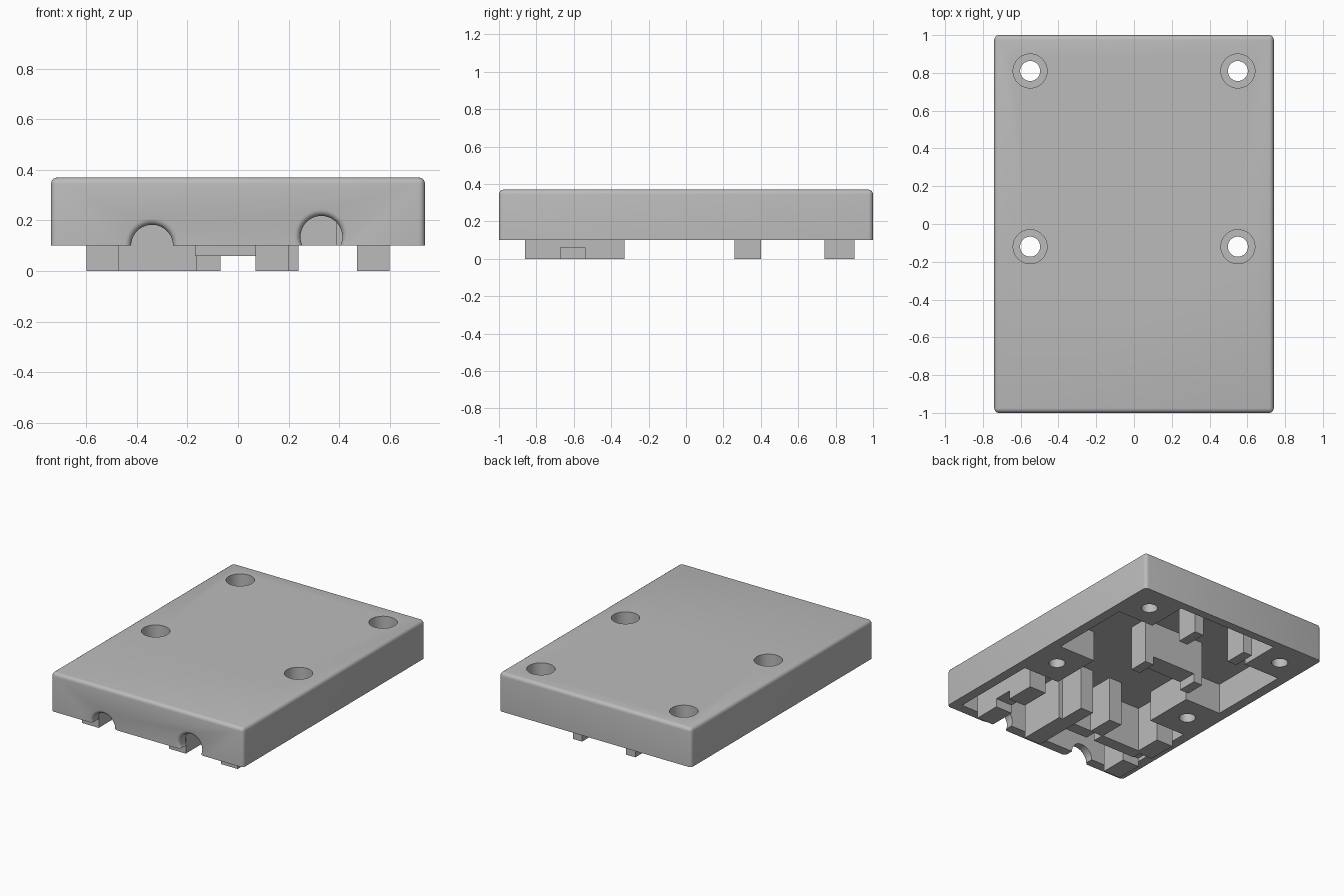
import bpy, bmesh, math
from mathutils import Matrix

cube = bpy.data.objects.get("Cube")
if cube:
    bpy.data.objects.remove(cube, do_unlink=True)

grey = bpy.data.materials.new("plain_grey")
grey.use_nodes = True
colour = (0.5, 0.5, 0.5, 1)
grey.diffuse_color = colour
grey.node_tree.nodes["Principled BSDF"].inputs["Base Color"].default_value = colour

TOP, RIM, CEILING = 0.37, 0.10, 0.315


def finish(name, bm):
    bmesh.ops.recalc_face_normals(bm, faces=bm.faces)
    mesh = bpy.data.meshes.new(name)
    bm.to_mesh(mesh)
    bm.free()
    mesh.materials.append(grey)
    obj = bpy.data.objects.new(name, mesh)
    bpy.context.collection.objects.link(obj)
    return obj


def box(name, x0, x1, y0, y1, z0, z1, round_edges=0):
    bm = bmesh.new()
    bmesh.ops.create_cube(bm, size=1)
    for v in bm.verts:
        v.co = [lo + (c + 0.5) * (hi - lo) for c, lo, hi in
                zip(v.co, (x0, y0, z0), (x1, y1, z1))]
    if round_edges:
        edges = [e for e in bm.edges if max(v.co.z for v in e.verts) > (z0 + z1) / 2]
        bmesh.ops.bevel(bm, geom=edges, offset=round_edges, segments=4,
                        profile=0.5, affect='EDGES')
    return finish(name, bm)


def lathe(name, profile, matrix, sides=40):
    """Closed solid of revolution from (radius, height) rings."""
    bm = bmesh.new()
    rings = [[bm.verts.new((r * math.cos(math.tau * i / sides),
                            r * math.sin(math.tau * i / sides), h))
              for i in range(sides)] for r, h in profile]
    for a, b in zip(rings, rings[1:]):
        for i in range(sides):
            j = (i + 1) % sides
            bm.faces.new((a[i], a[j], b[j], b[i]))
    bm.faces.new(rings[0])
    bm.faces.new(rings[-1])
    bm.transform(matrix)
    return finish(name, bm)


def cut(target, cutter):
    cutter.hide_render = True
    mod = target.modifiers.new("cut", 'BOOLEAN')
    mod.operation, mod.solver, mod.object = 'DIFFERENCE', 'EXACT', cutter
    bpy.context.view_layer.objects.active = target
    bpy.ops.object.modifier_apply(modifier=mod.name)
    bpy.data.objects.remove(cutter, do_unlink=True)


# Cover shell with rounded top and a stepped cavity leaving four corner bosses
cover = box("cover", -0.74, 0.74, -1, 1, RIM, TOP, 0.025)
cut(cover, box("middle_pocket", -0.39, 0.39, -0.93, 0.94, 0, CEILING))
cut(cover, box("side_pocket", -0.67, 0.67, 0.06, 0.65, 0, CEILING))
cut(cover, box("front_pocket", -0.67, 0.67, -0.93, -0.3, 0, CEILING))

# Counterbored screw holes
for x in (-0.55, 0.55):
    for y in (-0.12, 0.81):
        cut(cover, lathe("screw_hole",
                         [(0.053, 0), (0.053, 0.22), (0.09, 0.22), (0.09, 0.5)],
                         Matrix.Translation((x, y, 0))))

# Cable openings with flared mouths in the front wall
for x, z in ((-0.34, 0.1), (0.33, 0.135)):
    r, flare = 0.083, 0.025
    profile = [(r + flare, -1.02)]
    for i in range(6):
        t = math.pi / 2 * i / 5
        profile.append((r + flare * (1 - math.sin(t)), -1 + flare * (1 - math.cos(t))))
    profile.append((r, -0.9))
    # Turn the lathe axis from z to y
    turn = Matrix.Translation((x, 0, z)) @ Matrix.Rotation(-math.pi / 2, 4, 'X')
    cut(cover, lathe("cable_opening", profile, turn))

bpy.ops.object.select_all(action='DESELECT')
cover.select_set(True)
bpy.context.view_layer.objects.active = cover
bpy.ops.object.shade_smooth_by_angle(angle=math.radians(35))

ROOF = CEILING + 0.01

# Parts repeated on both sides
for side, s in (("left", 1), ("right", -1)):
    def pair(name, a, b, y0, y1, z0=0):
        return box(f"{side}_{name}", min(s * a, s * b), max(s * a, s * b), y0, y1, z0, ROOF)
    pair("back_post", 0.17, 0.24, 0.74, 0.9)
    pair("inner_post", 0.07, 0.17, -0.52, -0.33)
    rail = pair("side_rail", 0.47, 0.6, -0.86, -0.33)
    cut(rail, box("rail_notch", -1, 1, -0.67, -0.54, -0.1, 0.06))

# Cross wall with a shallow gap between its feet
cross = box("cross_wall", -0.24, 0.24, 0.26, 0.4, 0, ROOF)
cut(cross, box("wall_gap", -0.17, 0.17, 0, 0.6, -0.1, 0.06))

# Front ribs
box("long_rib", 0.07, 0.2, -0.86, -0.515, 0, ROOF)
box("wide_rib", -0.5, -0.165, -0.6, -0.515, 0, ROOF)
box("bridge_rib", -0.17, 0.075, -0.68, -0.595, 0.06, ROOF)
